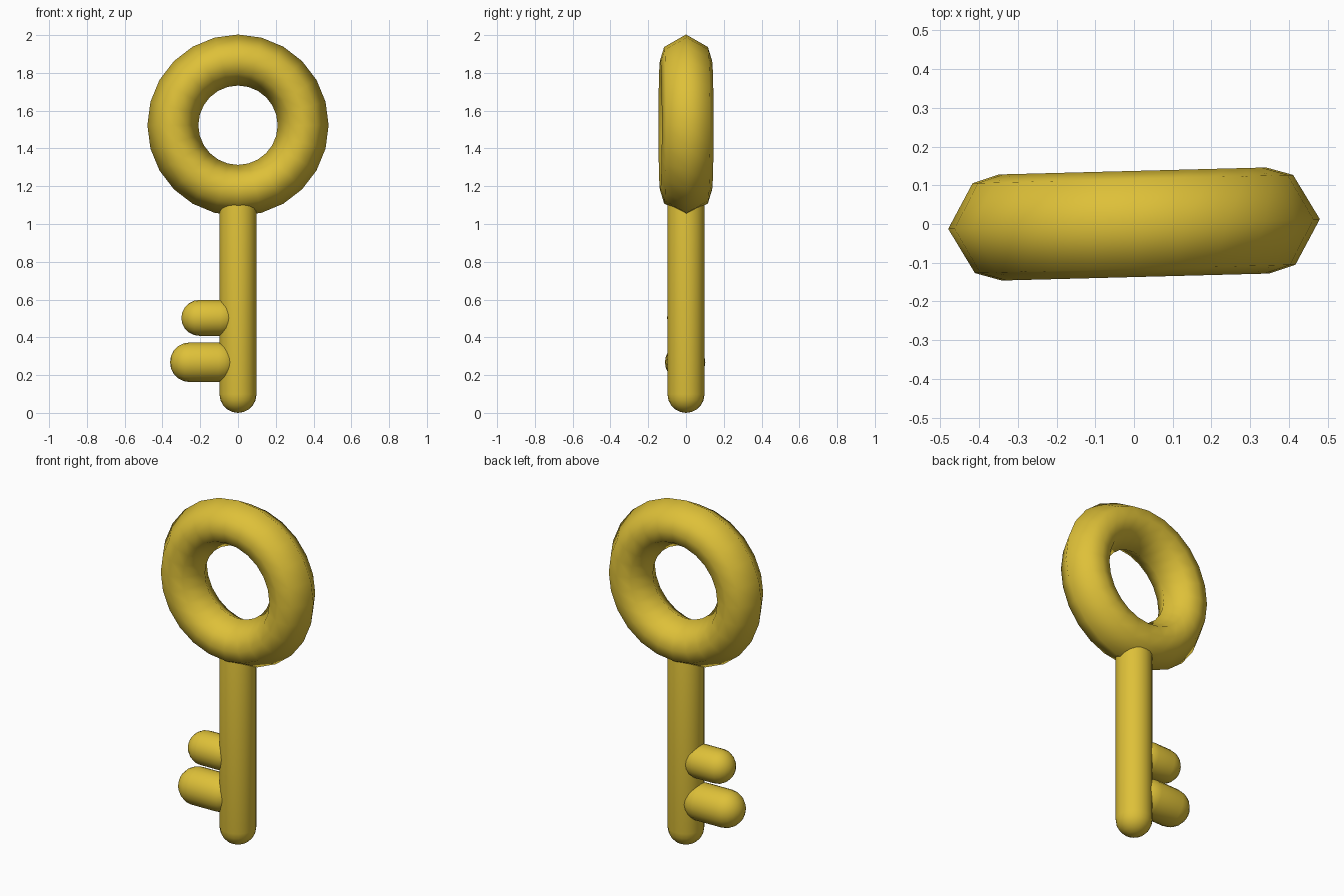
import bpy, bmesh
from math import sin, cos, pi, radians
from mathutils import Matrix, Vector

if "Cube" in bpy.data.objects:
    bpy.data.objects.remove(bpy.data.objects["Cube"])

gold = bpy.data.materials.new("gold")
gold.diffuse_color = (0.73, 0.53, 0.04, 1)
gold.use_nodes = True
gold.node_tree.nodes["Principled BSDF"].inputs["Base Color"].default_value = gold.diffuse_color
TURN = Matrix.Rotation(radians(1.5), 4, 'Z')  # slight twist of the whole key


def spun(name, profile, steps, closed, matrix):
    """Spin an (r, z) profile round z, then place it."""
    bm = bmesh.new()
    vs = [bm.verts.new((r, 0, z)) for r, z in profile]
    edges = [bm.edges.new(p) for p in zip(vs, vs[1:])]
    if closed:
        edges.append(bm.edges.new((vs[-1], vs[0])))
    bmesh.ops.spin(bm, geom=vs + edges, cent=(0, 0, 0), axis=(0, 0, 1),
                   angle=2 * pi, steps=steps, use_duplicate=False)
    bmesh.ops.remove_doubles(bm, verts=bm.verts, dist=1e-4)
    bmesh.ops.recalc_face_normals(bm, faces=bm.faces)
    bm.transform(TURN @ matrix)
    for f in bm.faces:
        f.smooth = True
    me = bpy.data.meshes.new(name)
    bm.to_mesh(me)
    bm.free()
    me.materials.append(gold)
    bpy.context.collection.objects.link(bpy.data.objects.new(name, me))


def capsule(name, radius, start, end, matrix, n=5):
    """Round-ended rod along local z."""
    arc = [pi / 2 * i / n for i in range(n + 1)]
    low = [(radius * sin(a), start + radius * (1 - cos(a))) for a in arc]
    high = [(radius * cos(a), end - radius * (1 - sin(a))) for a in arc]
    spun(name, low + high, 20, False, matrix)


# Ring handle, faceted tube section
half = [(0.48, 0), (0.414, 0.116), (0.345, 0.137), (0.276, 0.116), (0.21, 0)]
section = half + [(r, -z) for r, z in half[3:0:-1]]
spun("ring_handle", section, 24, True,
     Matrix.Translation((0, 0, 1.523)) @ Matrix.Rotation(pi / 2, 4, 'X'))

# Shaft, its top buried in the ring
capsule("shaft", 0.098, 0.0, 1.2, Matrix.Identity(4))

# Teeth pointing to -x
for name, radius, z, tip, inner in (("upper_tooth", 0.095, 0.503, 0.30, 0.0),
                                    ("lower_tooth", 0.105, 0.268, 0.36, 0.0)):
    capsule(name, radius, inner, tip,
            Matrix.Translation((0, 0, z)) @ Matrix.Rotation(-pi / 2, 4, 'Y'))
